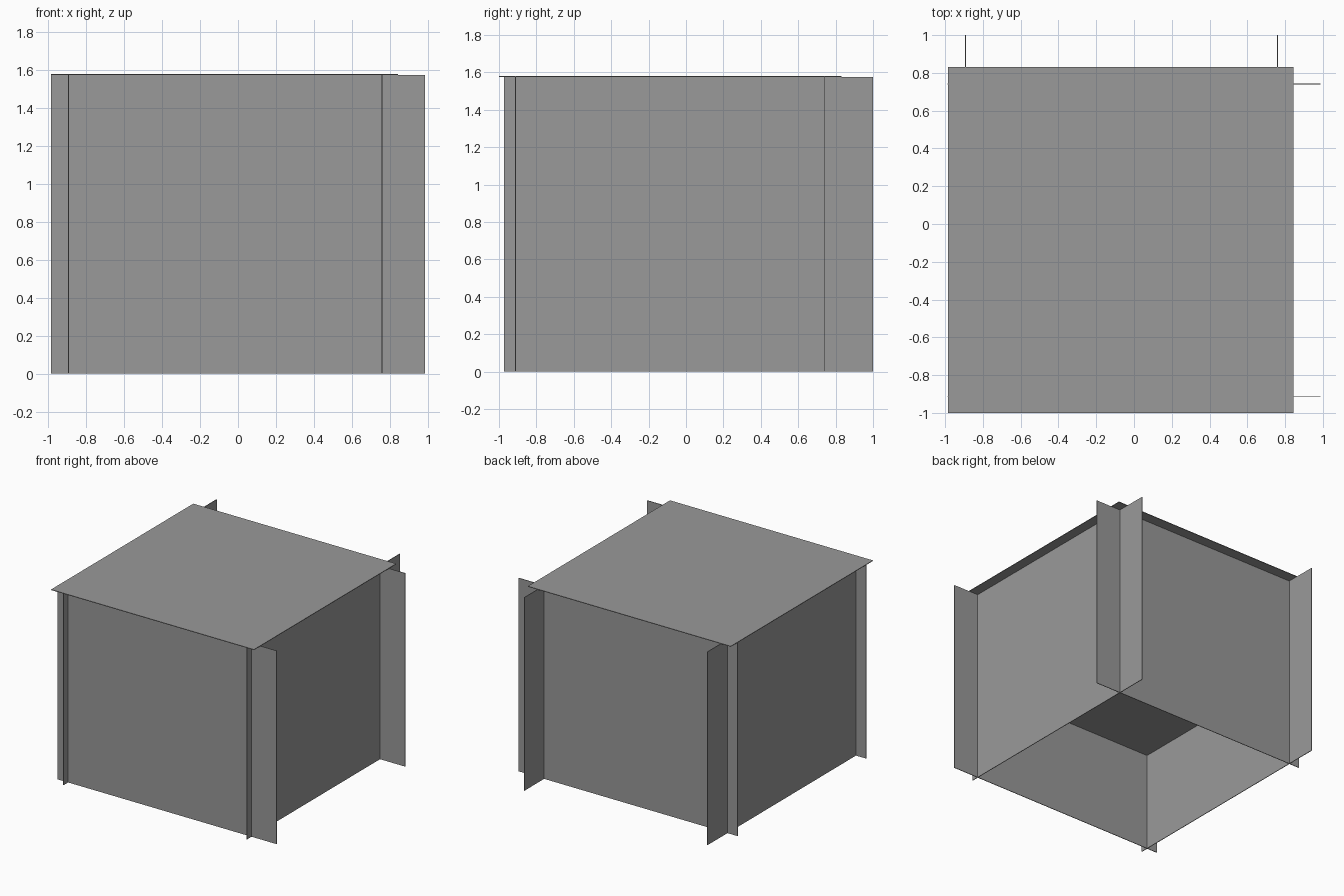
import bpy

if "Cube" in bpy.data.objects:
    bpy.data.objects.remove(bpy.data.objects["Cube"])

H = 1.58      # overall height
T = 0.005     # sheet thickness

# dark grey shared by all panels
grey = bpy.data.materials.new("dark_grey")
grey.diffuse_color = (0.32, 0.32, 0.32, 1)
grey.use_nodes = True
grey.node_tree.nodes["Principled BSDF"].inputs["Base Color"].default_value = grey.diffuse_color


def panel(name, x, y, z):
    """Thin box between the given (min, max) limits."""
    bpy.ops.mesh.primitive_cube_add(size=1)
    obj = bpy.context.object
    obj.name = name
    obj.location = [(a + b) / 2 for a, b in (x, y, z)]
    obj.scale = [b - a for a, b in (x, y, z)]
    obj.data.materials.append(grey)
    return obj


def thin(c):
    return (c - T / 2, c + T / 2)


# front and back walls, running along x past the corners
for name, y in (("front_wall", -0.912), ("back_wall", 0.742)):
    panel(name, (-0.987, 0.987), thin(y), (0, H - T))

# side walls, running along y past the corners
for name, x in (("left_wall", -0.893), ("right_wall", 0.76)):
    panel(name, thin(x), (-0.972, 1.0), (0, H - T))

# lid resting on the walls, the underside is open
panel("top_panel", (-0.985, 0.844), (-1.0, 0.831), (H - T, H))

# shelf half way up, between the walls
panel("inner_shelf", (-0.893, 0.76), (-0.912, 0.742), thin(0.803))
